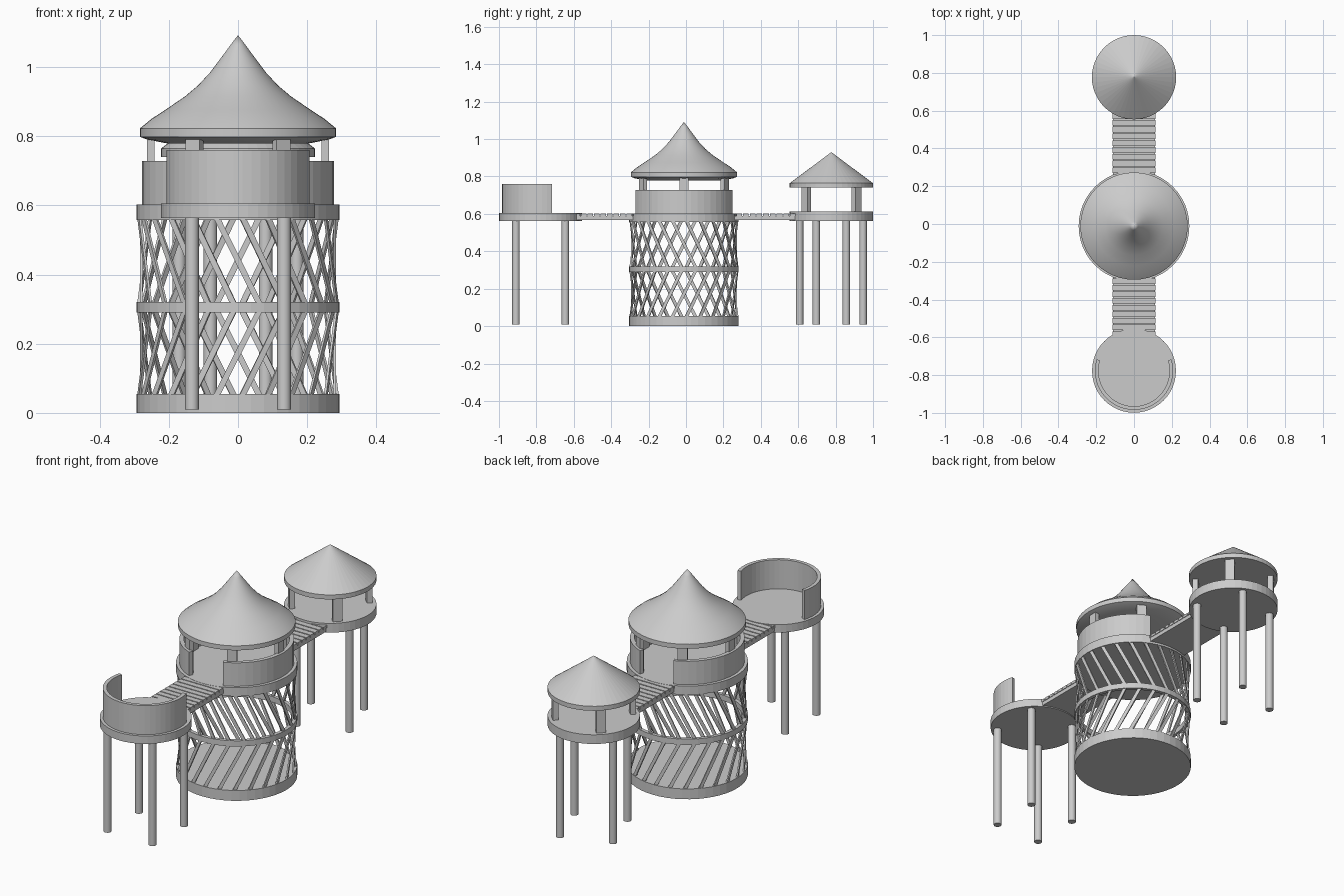
import bpy, bmesh
from math import sin, cos, pi, radians, sqrt
from mathutils import Vector, Matrix

if "Cube" in bpy.data.objects:
    bpy.data.objects.remove(bpy.data.objects["Cube"])

TY = -0.011          # tower centre
FY, BY = -0.777, 0.777   # front lookout and rear hut centres


def finish(name, bm, smooth=False):
    bmesh.ops.remove_doubles(bm, verts=bm.verts, dist=1e-5)
    bmesh.ops.recalc_face_normals(bm, faces=bm.faces)
    me = bpy.data.meshes.new(name)
    bm.to_mesh(me)
    bm.free()
    ob = bpy.data.objects.new(name, me)
    bpy.context.collection.objects.link(ob)
    if smooth:
        bpy.ops.object.select_all(action='DESELECT')
        bpy.context.view_layer.objects.active = ob
        ob.select_set(True)
        bpy.ops.object.shade_smooth_by_angle(angle=radians(30))
    return ob


def lathe(name, profile, cy, arcs=((0, 360),), steps=48, smooth=False):
    """Revolve a closed (radius, z) outline about the vertical axis at y = cy."""
    bm = bmesh.new()
    for a0, a1 in arcs:
        full = a1 - a0 >= 360
        n = max(3, round(steps * (a1 - a0) / 360))
        rows = []
        for i in range(n if full else n + 1):
            a = radians(a0 + (a1 - a0) * i / n)
            rows.append([bm.verts.new((r * cos(a), cy + r * sin(a), z)) for r, z in profile])
        m = len(profile)
        for i in range(n):
            p, q = rows[i], rows[(i + 1) % len(rows)]
            for k in range(m):
                l = (k + 1) % m
                if profile[k][0] == 0 and profile[l][0] == 0:
                    continue
                if profile[k][0] == 0:
                    bm.faces.new((p[k], q[l], p[l]))
                elif profile[l][0] == 0:
                    bm.faces.new((p[k], q[k], p[l]))
                else:
                    bm.faces.new((p[k], q[k], q[l], p[l]))
        if not full:
            bm.faces.new(rows[0])
            bm.faces.new(rows[-1])
    return finish(name, bm, smooth)


def disc(name, r, z0, z1, cy):
    return lathe(name, [(0, z0), (r, z0), (r, z1), (0, z1)], cy)


def ring(name, r0, r1, z0, z1, cy, arcs=((0, 360),)):
    return lathe(name, [(r0, z0), (r1, z0), (r1, z1), (r0, z1)], cy, arcs)


def add_box(bm, centre, size, rot=Matrix.Identity(4)):
    mat = Matrix.Translation(centre) @ rot @ Matrix.Diagonal((*size, 1))
    bmesh.ops.create_cube(bm, size=1, matrix=mat)


def round_posts(name, points, cy, r, z0, z1):
    bm = bmesh.new()
    for x, y in points:
        bmesh.ops.create_cone(bm, cap_ends=True, segments=16, radius1=r, radius2=r, depth=z1 - z0,
                              matrix=Matrix.Translation((x, cy + y, (z0 + z1) / 2)))
    return finish(name, bm, True)


def square_posts(name, angles, cy, r, size, z0, z1):
    bm = bmesh.new()
    for d in angles:
        a = radians(d)
        add_box(bm, (r * cos(a), cy + r * sin(a), (z0 + z1) / 2), (*size, z1 - z0),
                Matrix.Rotation(a, 4, 'Z'))
    return finish(name, bm)


def lattice(name, z0, z1, twist, count=24, r=0.286):
    """Straight slanted slats around the tower."""
    bm = bmesh.new()
    for i in range(count):
        a = 2 * pi * i / count
        p = Vector((r * cos(a - twist / 2), r * sin(a - twist / 2), z0))
        q = Vector((r * cos(a + twist / 2), r * sin(a + twist / 2), z1))
        axis = (q - p).normalized()
        radial = Vector((cos(a), sin(a), 0))
        side = axis.cross(radial)
        rot = Matrix((radial, side, axis)).transposed().to_4x4()
        add_box(bm, (p + q) / 2 + Vector((0, TY, 0)), (0.007, 0.017, (q - p).length + 0.01), rot)
    return finish(name, bm)


def bridge(name, y0, y1, count=10):
    bm = bmesh.new()
    add_box(bm, (0, (y0 + y1) / 2, 0.579), (0.222, y1 - y0, 0.022))
    step = (y1 - y0) / count
    for i in range(count):
        add_box(bm, (0, y0 + step * (i + 0.5), 0.595), (0.228, step * 0.84, 0.014))
    return finish(name, bm)


# Central tower: floor, slatted sides, hoop and deck
disc("tower_base", 0.293, 0, 0.055, TY)
lattice("lower_slats", 0.05, 0.295, radians(25))
ring("middle_hoop", 0.274, 0.293, 0.29, 0.32, TY)
lattice("upper_slats", 0.315, 0.565, radians(-25))
disc("tower_deck", 0.293, 0.557, 0.603, TY)

# Cabin walls open towards both bridges, with roof posts
ring("cabin_wall", 0.255, 0.277, 0.6, 0.728, TY, ((-69, 69), (111, 249)))
square_posts("cabin_post", range(0, 360, 60), TY, 0.252, (0.022, 0.048), 0.6, 0.8)

# Flared main roof
lathe("main_roof", [(0, 0.785), (0.2, 0.778), (0.262, 0.79), (0.284, 0.798), (0.284, 0.822), (0.25, 0.85),
                    (0.21, 0.876), (0.153, 0.915), (0.115, 0.947), (0.08, 0.985), (0.05, 1.025),
                    (0.022, 1.063), (0, 1.092)], TY, smooth=True)

# Plank bridges
bridge("front_bridge", -0.6, -0.25)
bridge("rear_bridge", 0.23, 0.59)

# Front lookout
disc("lookout_deck", 0.222, 0.563, 0.605, FY)
ring("lookout_wall", 0.188, 0.207, 0.6, 0.76, FY, ((-197, 17),))
round_posts("lookout_leg", [(x, y) for x in (-0.133, 0.133) for y in (-0.132, 0.132)],
            FY, 0.02, 0.01, 0.57)

# Rear hut
disc("hut_deck", 0.223, 0.563, 0.612, BY)
round_posts("hut_leg", [(0.08, 0.17), (-0.17, 0.08), (-0.08, -0.17), (0.17, -0.08)],
            BY, 0.02, 0.01, 0.57)
square_posts("hut_post", (45, 135, 225, 315), BY, 0.19, (0.028, 0.046), 0.605, 0.745)
lathe("hut_roof", [(0, 0.74), (0.223, 0.74), (0.223, 0.764), (0, 0.93)], BY)
